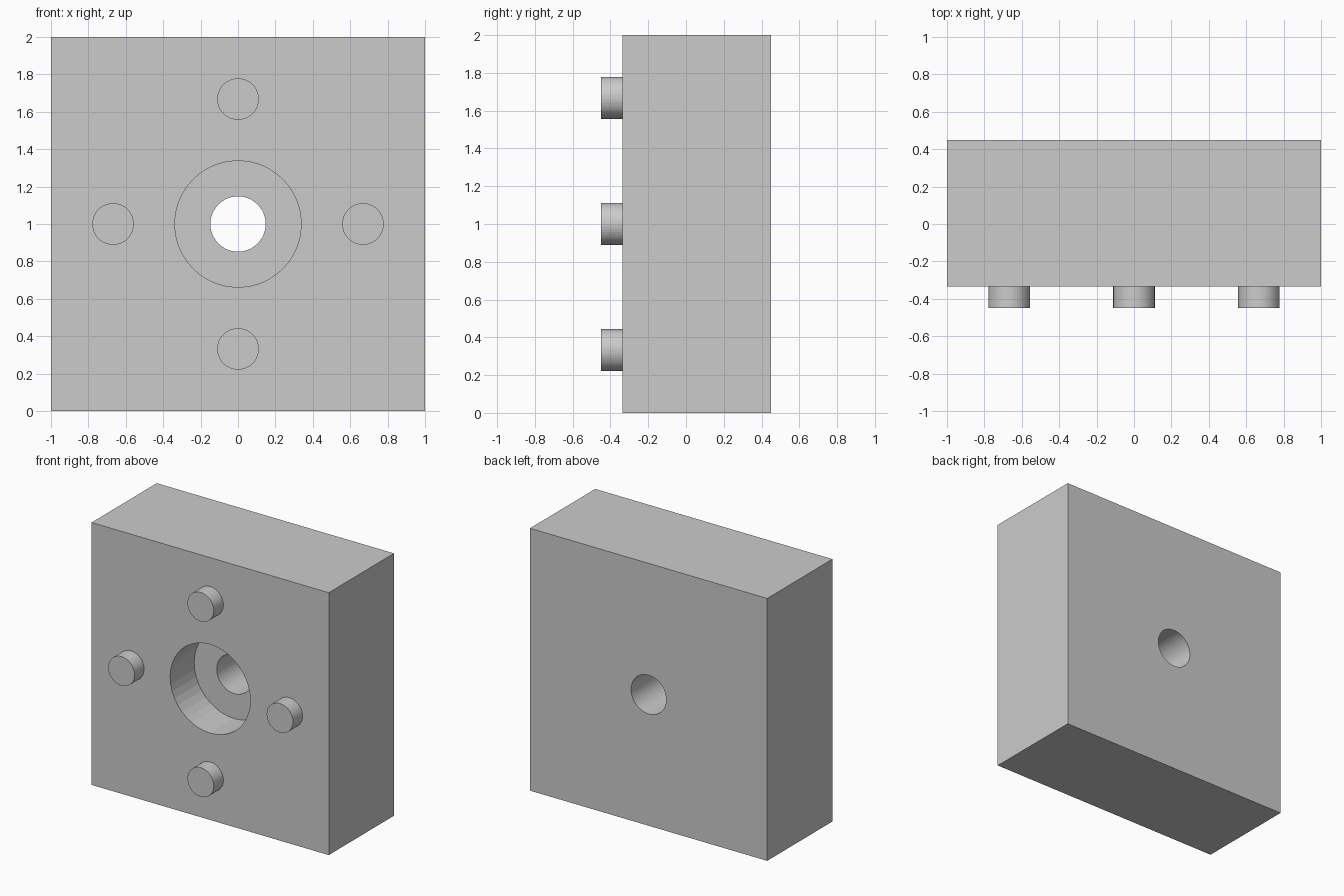
import bpy
import math

if "Cube" in bpy.data.objects:
    bpy.data.objects.remove(bpy.data.objects["Cube"])

FRONT, BACK = -0.335, 0.45   # front and back faces of the block


def cylinder_y(name, x, z, radius, y0, y1, sides):
    """Flat-faced cylinder running along y from y0 to y1."""
    bpy.ops.mesh.primitive_cylinder_add(
        vertices=sides, radius=radius, depth=y1 - y0,
        location=(x, (y0 + y1) / 2, z), rotation=(math.pi / 2, 0, 0))
    obj = bpy.context.object
    obj.name = name
    return obj


# Square block
bpy.ops.mesh.primitive_cube_add(size=1, location=(0, (FRONT + BACK) / 2, 1))
block = bpy.context.object
block.name = "block"
block.scale = (2, BACK - FRONT, 2)
bpy.ops.object.transform_apply(location=False, rotation=False, scale=True)

# Wide front recess and narrow through hole
cutters = [
    cylinder_y("recess_cutter", 0, 1, 0.338, FRONT - 0.2, FRONT + 0.29, 40),
    cylinder_y("hole_cutter", 0, 1, 0.148, FRONT - 0.3, BACK + 0.2, 48),
]
for cutter in cutters:
    bpy.context.view_layer.objects.active = block
    mod = block.modifiers.new(cutter.name, 'BOOLEAN')
    mod.operation = 'DIFFERENCE'
    mod.solver = 'EXACT'
    mod.object = cutter
    bpy.ops.object.modifier_apply(modifier=mod.name)
    bpy.data.objects.remove(cutter, do_unlink=True)

# Four round pegs around the recess
pegs = {"top": (0, 1), "bottom": (0, -1), "left": (-1, 0), "right": (1, 0)}
for side, (dx, dz) in pegs.items():
    cylinder_y(f"peg_{side}", dx * 0.668, 1 + dz * 0.668, 0.111,
               -0.45, FRONT + 0.02, 48)
